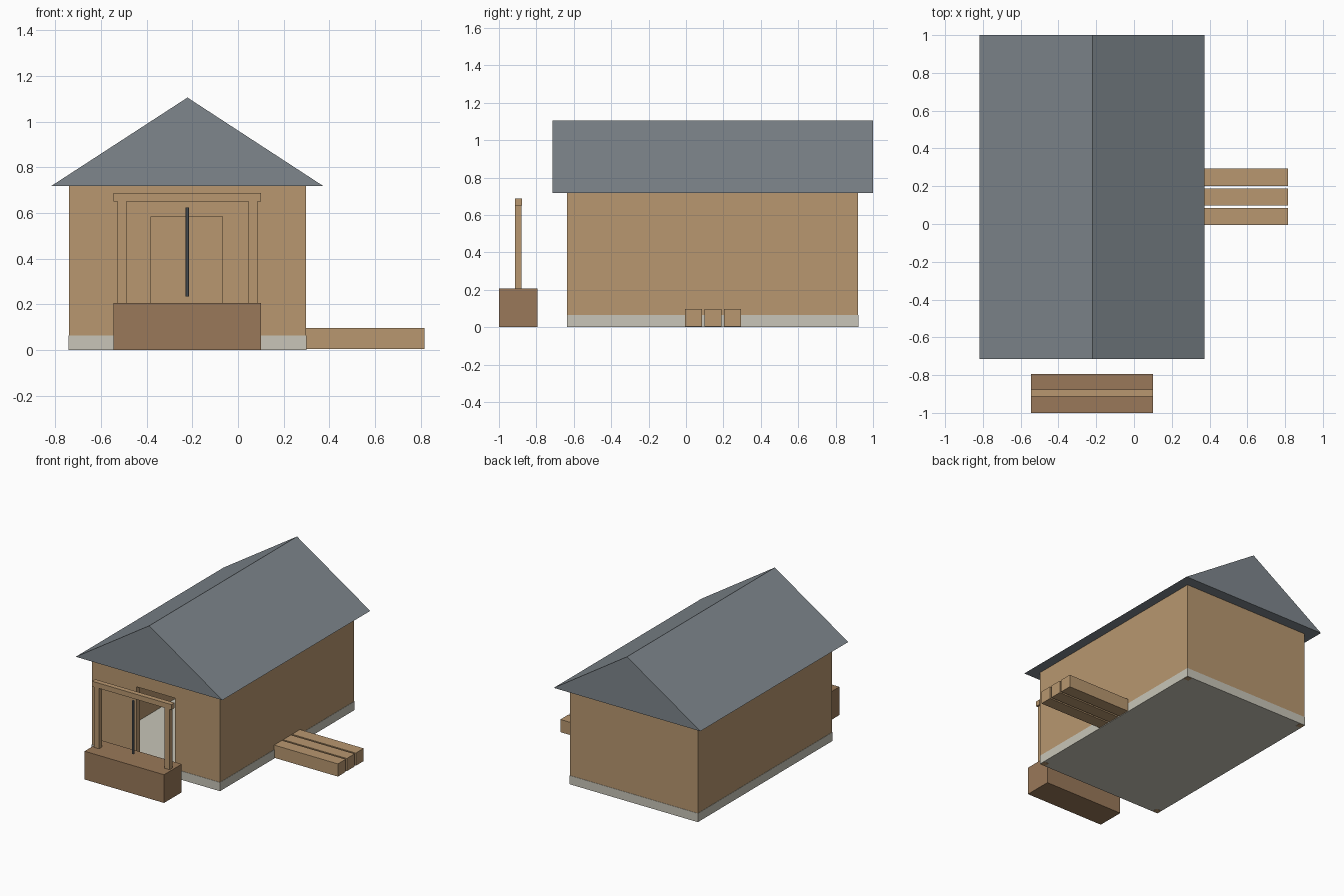
import bpy, bmesh
from math import pi

if "Cube" in bpy.data.objects:
    bpy.data.objects.remove(bpy.data.objects["Cube"])


def material(name, r, g, b):
    m = bpy.data.materials.new(name)
    m.diffuse_color = (r, g, b, 1)
    m.use_nodes = True
    m.node_tree.nodes["Principled BSDF"].inputs["Base Color"].default_value = m.diffuse_color
    return m


WOOD = material("wood", 0.48, 0.31, 0.16)
DARK_WOOD = material("dark_wood", 0.32, 0.19, 0.10)
STONE = material("pale_stone", 0.58, 0.56, 0.48)
SLATE = material("slate", 0.21, 0.24, 0.265)
IRON = material("iron", 0.13, 0.15, 0.17)


def add_object(name, bm, mat):
    bmesh.ops.recalc_face_normals(bm, faces=bm.faces)
    mesh = bpy.data.meshes.new(name)
    bm.to_mesh(mesh)
    bm.free()
    mesh.materials.append(mat)
    ob = bpy.data.objects.new(name, mesh)
    bpy.context.collection.objects.link(ob)
    return ob


def prism(name, profile, y0, y1, mat):
    """Extrude an x-z outline from y0 to y1."""
    bm = bmesh.new()
    face = bm.faces.new([bm.verts.new((x, y0, z)) for x, z in profile])
    ext = bmesh.ops.extrude_face_region(bm, geom=[face])
    verts = [g for g in ext["geom"] if isinstance(g, bmesh.types.BMVert)]
    bmesh.ops.translate(bm, verts=verts, vec=(0, y1 - y0, 0))
    return add_object(name, bm, mat)


def box(name, x, y, z, mat):
    outline = [(x[0], z[0]), (x[1], z[0]), (x[1], z[1]), (x[0], z[1])]
    return prism(name, outline, y[0], y[1], mat)


# House dimensions
X0, X1, Y0, Y1 = -0.74, 0.298, -0.635, 0.92
BASE, EAVE, RIDGE = 0.065, 0.718, 1.105
T = 0.04
MID = (X0 + X1) / 2

# Foundation slab, with corner posts running down through it
box("foundation", (X0 - 0.002, X1 + 0.002), (Y0 - 0.002, Y1 + 0.002), (0.001, BASE), STONE)
for i, px in enumerate((X0 + 0.002, X1 - T - 0.002)):
    for j, py in enumerate((Y0 + 0.002, Y1 - T - 0.002)):
        box(f"corner_post_{i}{j}", (px, px + T), (py, py + T), (0, EAVE - 0.01), WOOD)

# Walls, with the door opening in the front one
D0, D1, DOOR_TOP = -0.38, -0.067, 0.585
prism("front_wall", [(X0, BASE), (D0, BASE), (D0, DOOR_TOP), (D1, DOOR_TOP), (D1, BASE),
                     (X1, BASE), (X1, EAVE), (X0, EAVE)], Y0, Y0 + T, WOOD)
box("back_wall", (X0, X1), (Y1 - T, Y1), (BASE, EAVE), WOOD)
box("left_wall", (X0, X0 + T), (Y0 + T, Y1 - T), (BASE, EAVE), WOOD)
box("right_wall", (X1 - T, X1), (Y0 + T, Y1 - T), (BASE, EAVE), WOOD)

# Gable roof with overhang
prism("roof", [(-0.817, EAVE), (0.373, EAVE), (MID, RIDGE)], -0.714, 1.0, SLATE)

# Trough in front of the door with its frame
box("trough", (-0.545, 0.10), (-1.0, -0.795), (0, 0.207), DARK_WOOD)
for side, px in (("left", -0.528), ("right", 0.045)):
    box(f"frame_post_{side}", (px, px + 0.04), (-0.914, -0.88), (0.207, 0.65), WOOD)
box("frame_beam", (-0.545, 0.10), (-0.914, -0.877), (0.65, 0.688), WOOD)

# Upright iron rod hanging in the frame
bm = bmesh.new()
bmesh.ops.create_cone(bm, cap_ends=True, segments=8, radius1=0.008, radius2=0.008, depth=0.39)
bmesh.ops.translate(bm, verts=bm.verts, vec=(MID - 0.001, -0.897, 0.43))
add_object("hanging_rod", bm, IRON)

# Three beams stacked against the right wall
for i in range(3):
    y = -0.006 + i * 0.104
    box(f"timber_{i + 1}", (X1 - 0.003, 0.815), (y, y + 0.091), (0.005, 0.098), WOOD)
